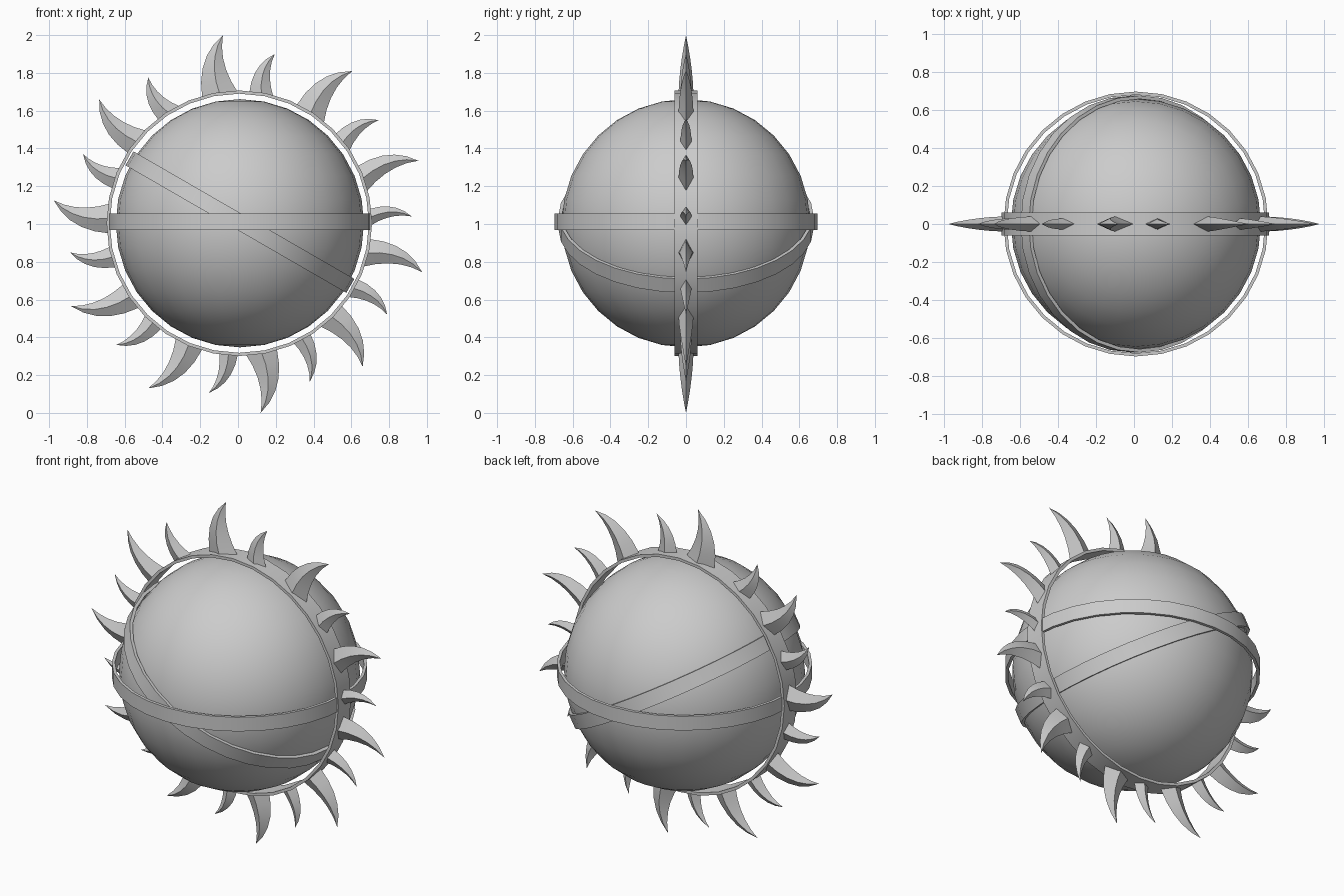
import bpy, bmesh, math
from mathutils import Vector, Matrix

if "Cube" in bpy.data.objects:
    bpy.data.objects.remove(bpy.data.objects["Cube"])

CX, CZ = 0.007, 1.004


def finish(name, bm, angle=30):
    bmesh.ops.recalc_face_normals(bm, faces=bm.faces)
    me = bpy.data.meshes.new(name)
    bm.to_mesh(me)
    bm.free()
    ob = bpy.data.objects.new(name, me)
    bpy.context.collection.objects.link(ob)
    bpy.ops.object.select_all(action='DESELECT')
    ob.select_set(True)
    bpy.context.view_layer.objects.active = ob
    bpy.ops.object.shade_smooth_by_angle(angle=math.radians(angle))
    return ob


def band(name, r_out, r_in, width, centre, rot, n=32):
    # flat hoop with a rectangular section
    bm = bmesh.new()
    h = width / 2
    rows = []
    for i in range(n):
        a = 2 * math.pi * i / n
        c, s = math.cos(a), math.sin(a)
        rows.append([bm.verts.new((r * c, r * s, z))
                     for r, z in ((r_out, -h), (r_out, h), (r_in, h), (r_in, -h))])
    for i in range(n):
        p, q = rows[i], rows[(i + 1) % n]
        for k in range(4):
            m = (k + 1) % 4
            bm.faces.new((p[k], q[k], q[m], p[m]))
    bm.transform(Matrix.Translation(centre) @ rot)
    finish(name, bm)


def bezier(p, c, q, t):
    return p * (1 - t) ** 2 + c * 2 * t * (1 - t) + q * t * t


def flame(name, a0, a1, tip, thick, steps=5):
    # curved ray, diamond section, bending clockwise seen from the front
    o = Vector((CX, 0, CZ))
    p, q = [o + 0.692 * Vector((math.cos(math.radians(a)), 0, math.sin(math.radians(a))))
            for a in (a0, a1)]
    e = Vector((tip[0], 0, tip[1]))

    def control(b, bow):
        d = e - b
        return b + d * 0.55 + Vector((-d.z, 0, d.x)) * bow * 2
    cp, cq = control(p, 0.14), control(q, 0.10)
    bm = bmesh.new()
    rows = []
    for i in range(steps):
        t = i / steps
        l, r = bezier(p, cp, e, t), bezier(q, cq, e, t)
        m = (l + r) / 2
        y = Vector((0, thick * (1 - t ** 1.5), 0))
        rows.append([bm.verts.new(v) for v in (l, m - y, r, m + y)])
    bm.faces.new(rows[0])
    for u, v in zip(rows, rows[1:]):
        for k in range(4):
            m = (k + 1) % 4
            bm.faces.new((u[k], u[m], v[m], v[k]))
    top = bm.verts.new(e)
    for k in range(4):
        bm.faces.new((rows[-1][k], rows[-1][(k + 1) % 4], top))
    finish(name, bm, 25)


# central globe
bm = bmesh.new()
bmesh.ops.create_uvsphere(bm, u_segments=32, v_segments=16, radius=0.657)
bm.transform(Matrix.Translation((CX + 0.003, 0, CZ)))
finish("globe", bm, 40)

# three hoops
band("upright_hoop", 0.703, 0.686, 0.12, (CX, 0, CZ), Matrix.Rotation(math.pi / 2, 4, 'X'))
band("level_hoop", 0.696, 0.679, 0.085, (CX + 0.003, 0, 1.012), Matrix.Identity(4))
band("tilted_hoop", 0.675, 0.657, 0.085, (CX + 0.003, 0, 1.010),
     Matrix.Rotation(math.radians(30), 4, 'Y'))

# flame rays: base edges (x, z) either side, then tip, alternating large and small
rays = [
    (-0.19, 1.67, 0.00, 1.70, -0.08, 2.00), (0.06, 1.70, 0.19, 1.68, 0.195, 1.90),
    (0.31, 1.63, 0.46, 1.54, 0.605, 1.81), (0.52, 1.48, 0.60, 1.39, 0.745, 1.55),
    (0.64, 1.31, 0.68, 1.17, 0.955, 1.335), (0.70, 1.08, 0.71, 0.99, 0.92, 1.04),
    (0.70, 0.92, 0.67, 0.77, 0.975, 0.745), (0.65, 0.70, 0.60, 0.60, 0.79, 0.52),
    (0.56, 0.56, 0.44, 0.45, 0.66, 0.245), (0.39, 0.41, 0.30, 0.355, 0.38, 0.165),
    (0.21, 0.325, 0.04, 0.30, 0.12, 0.00), (0.00, 0.30, -0.10, 0.315, -0.155, 0.105),
    (-0.19, 0.33, -0.33, 0.395, -0.475, 0.13), (-0.41, 0.44, -0.49, 0.52, -0.645, 0.36),
    (-0.52, 0.56, -0.61, 0.68, -0.885, 0.565), (-0.65, 0.77, -0.68, 0.88, -0.89, 0.85),
    (-0.69, 0.95, -0.69, 1.11, -0.975, 1.125), (-0.67, 1.19, -0.63, 1.30, -0.82, 1.37),
    (-0.59, 1.38, -0.49, 1.50, -0.735, 1.66), (-0.42, 1.55, -0.31, 1.63, -0.475, 1.775),
]
for i, (x0, z0, x1, z1, tx, tz) in enumerate(rays):
    a0 = math.degrees(math.atan2(z0 - CZ, x0 - CX))
    a1 = math.degrees(math.atan2(z1 - CZ, x1 - CX))
    flame(f"flame_ray_{i + 1}", a0, a1, (tx, tz), 0.04 if i % 2 == 0 else 0.03)
